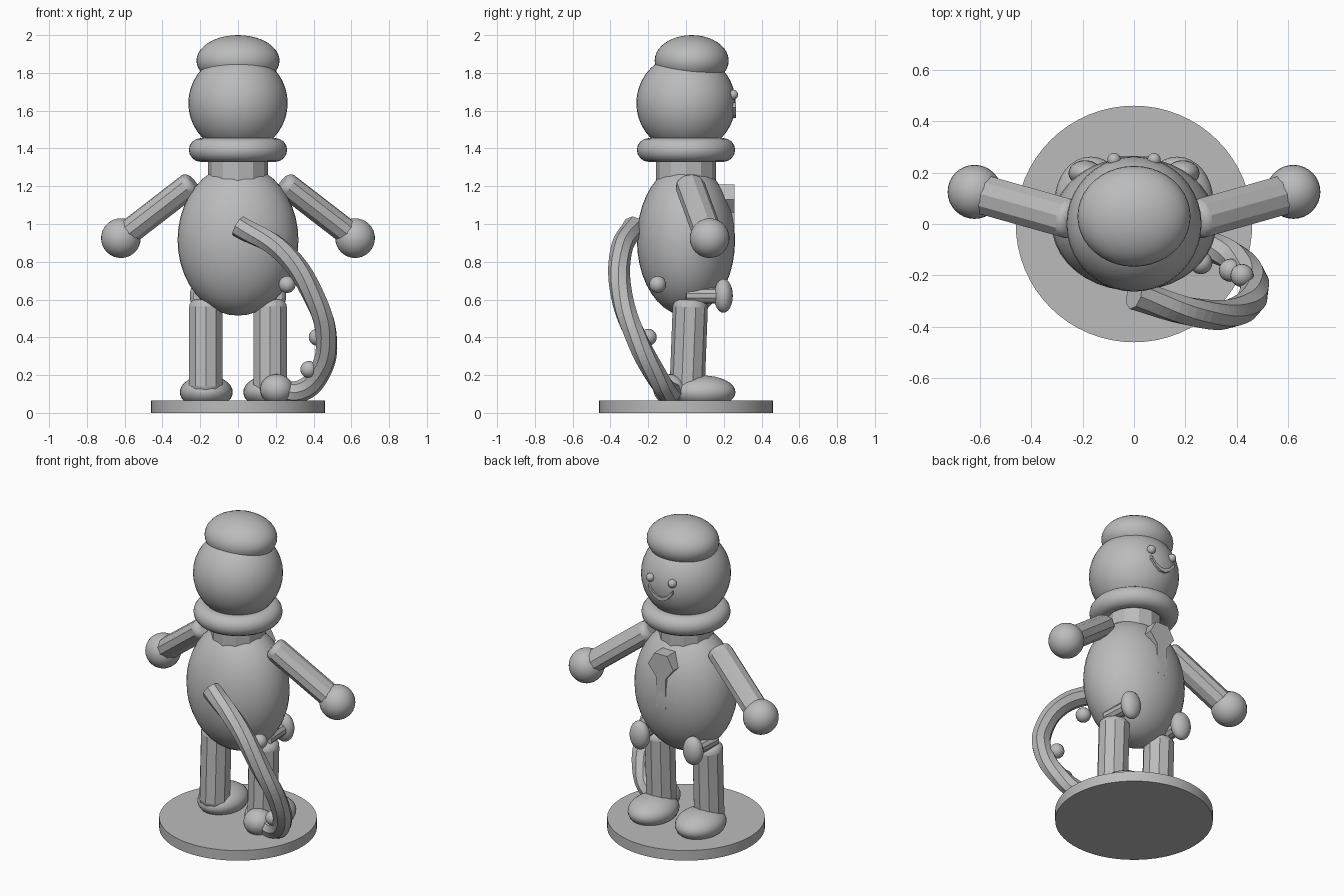
import bpy, bmesh, math
from mathutils import Vector

cube = bpy.data.objects.get("Cube")
if cube:
    bpy.data.objects.remove(cube)

grey = bpy.data.materials.new("plain_grey")
grey.use_nodes = True
grey.diffuse_color = (0.5, 0.5, 0.5, 1)
grey.node_tree.nodes["Principled BSDF"].inputs["Base Color"].default_value = (0.5, 0.5, 0.5, 1)


def finish(name, smooth=None):
    ob = bpy.context.object
    ob.name = name
    ob.data.materials.append(grey)
    if smooth:
        bpy.ops.object.shade_smooth_by_angle(angle=math.radians(smooth))
    return ob


def ball(name, centre, radii, segments=40):
    bpy.ops.mesh.primitive_uv_sphere_add(segments=segments, ring_count=segments // 2, location=centre)
    ob = bpy.context.object
    ob.scale = radii
    return finish(name, 60)


def limb(name, start, end, radius, sides=10, bevel=0.0, squash=1.0):
    a, b = Vector(start), Vector(end)
    bpy.ops.mesh.primitive_cylinder_add(vertices=sides, radius=radius, depth=(b - a).length,
                                        location=(a + b) / 2)
    ob = bpy.context.object
    ob.rotation_euler = (b - a).to_track_quat('Z', 'Y').to_euler()
    ob.scale.y = squash
    if bevel:
        mod = ob.modifiers.new("rounded_ends", 'BEVEL')
        mod.width, mod.segments = bevel, 4
        mod.limit_method, mod.angle_limit = 'ANGLE', math.radians(60)
    return finish(name, 25)


def tube(name, points, radius, resolution, twist=0.0):
    cu = bpy.data.curves.new(name, 'CURVE')
    cu.dimensions = '3D'
    cu.bevel_depth, cu.bevel_resolution = radius, resolution
    cu.use_fill_caps = True
    cu.resolution_u = 8
    sp = cu.splines.new('BEZIER')
    sp.bezier_points.add(len(points) - 1)
    for i, (bp, co) in enumerate(zip(sp.bezier_points, points)):
        bp.co = co
        bp.handle_left_type = bp.handle_right_type = 'AUTO'
        bp.tilt = twist * i / (len(points) - 1)
    sp.use_smooth = False
    ob = bpy.data.objects.new(name, cu)
    bpy.context.collection.objects.link(ob)
    cu.materials.append(grey)
    return ob


def plate(name, outline, back, front):
    # Outline in x and z, extruded along y
    bm = bmesh.new()
    face = bm.faces.new([bm.verts.new((x, back, z)) for x, z in outline])
    new = bmesh.ops.extrude_face_region(bm, geom=[face])["geom"]
    bmesh.ops.translate(bm, vec=(0, front - back, 0),
                        verts=[v for v in new if isinstance(v, bmesh.types.BMVert)])
    bmesh.ops.recalc_face_normals(bm, faces=bm.faces)
    me = bpy.data.meshes.new(name)
    bm.to_mesh(me)
    bm.free()
    me.materials.append(grey)
    ob = bpy.data.objects.new(name, me)
    bpy.context.collection.objects.link(ob)
    return ob


# Base disc
bpy.ops.mesh.primitive_cylinder_add(vertices=64, radius=0.46, depth=0.065, location=(0, 0, 0.0325))
finish("base", 30)

# Body, neck, collar, head and cap
ball("body", (0, 0, 0.915), (0.32, 0.26, 0.4))
limb("neck", (0, 0, 1.15), (0, 0, 1.42), 0.16, 12)
bpy.ops.mesh.primitive_torus_add(major_radius=0.197, minor_radius=0.063, major_segments=48,
                                 minor_segments=16, location=(0, 0, 1.392))
finish("collar", 60)
ball("head", (0, 0, 1.64), (0.263, 0.263, 0.263))
ball("cap", (0, 0.03, 1.865), (0.22, 0.196, 0.135))

# Paired parts
for side, s in (("left", 1), ("right", -1)):
    limb(side + "_arm", (s * 0.235, 0.015, 1.222), (s * 0.6, 0.118, 0.94), 0.08, 10, 0.035, 0.85)
    ball(side + "_hand", (s * 0.62, 0.125, 0.925), (0.105, 0.105, 0.105), 32)
    limb(side + "_leg", (s * 0.17, 0.005, 0.1), (s * 0.17, 0.024, 0.6), 0.093, 10, 0.04)
    ball(side + "_foot", (s * 0.168, 0.09, 0.11), (0.14, 0.172, 0.088), 32)
    limb(side + "_hip_stem", (s * 0.2, 0, 0.62), (s * 0.19, 0.19, 0.62), 0.04, 10)
    ball(side + "_hip_knob", (s * 0.19, 0.198, 0.62), (0.065, 0.05, 0.09), 24)
    ball(side + "_eye", (s * 0.078, 0.25, 1.685), (0.026, 0.026, 0.026), 20)

# Smile: a bent band
mouth = [(0.085 * t, 1.57 + 0.06 * t * t) for t in (-1, -0.6, -0.2, 0.2, 0.6, 1)]
plate("mouth", [(x, z + 0.012) for x, z in mouth] + [(x, z - 0.012) for x, z in reversed(mouth)],
      0.21, 0.265)

# Key-shaped chest piece
plate("chest_piece", [(-0.045, 1.21), (0.045, 1.21), (0.09, 1.13), (0.035, 1.06), (0.035, 0.87),
                      (-0.035, 0.87), (-0.035, 1.06), (-0.09, 1.13)], 0.12, 0.257)

# Twisted tail with its tip and small bumps
tube("tail", [(0, -0.275, 0.99), (0.24, -0.345, 0.85), (0.4, -0.34, 0.62), (0.468, -0.26, 0.39),
              (0.43, -0.165, 0.21), (0.33, -0.1, 0.115), (0.2, -0.07, 0.12)], 0.058, 2, 2.5)
ball("tail_tip", (0.205, -0.085, 0.125), (0.088, 0.088, 0.08), 28)
for i, centre in enumerate([(0.26, -0.15, 0.68), (0.42, -0.2, 0.4), (0.375, -0.18, 0.23)]):
    ball("tail_bump_%d" % (i + 1), centre, (0.045, 0.045, 0.045), 20)
